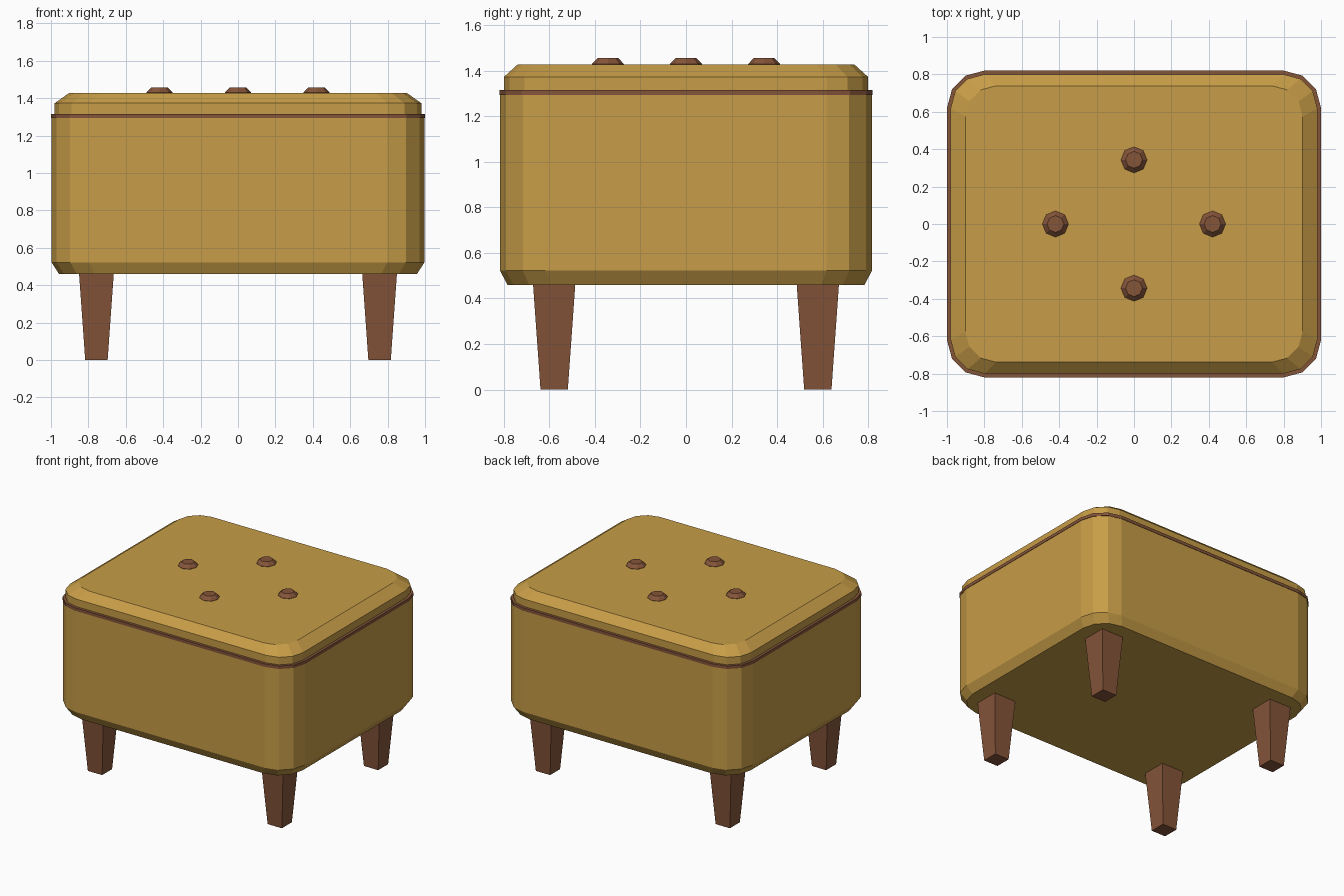
import bpy, bmesh, math

if "Cube" in bpy.data.objects:
    bpy.data.objects.remove(bpy.data.objects["Cube"])


def material(name, color):
    m = bpy.data.materials.new(name)
    m.diffuse_color = (*color, 1)
    m.use_nodes = True
    m.node_tree.nodes["Principled BSDF"].inputs["Base Color"].default_value = m.diffuse_color
    return m


gold = material("mustard fabric", (0.57, 0.335, 0.063))
brown = material("brown wood", (0.235, 0.089, 0.042))


def loft(name, rings, mat):
    """Flat-faced closed solid through a stack of equal-sized rings."""
    bm = bmesh.new()
    vs = [[bm.verts.new(p) for p in ring] for ring in rings]
    n = len(vs[0])
    for a, b in zip(vs, vs[1:]):
        for i in range(n):
            j = (i + 1) % n
            bm.faces.new((a[i], a[j], b[j], b[i]))
    bm.faces.new(vs[0][::-1])
    bm.faces.new(vs[-1])
    bmesh.ops.recalc_face_normals(bm, faces=bm.faces)
    me = bpy.data.meshes.new(name)
    bm.to_mesh(me)
    bm.free()
    me.materials.append(mat)
    ob = bpy.data.objects.new(name, me)
    bpy.context.collection.objects.link(ob)
    return ob


def rounded(hx, hy, r, z, seg=3):
    """Rounded rectangle ring with three facets per corner."""
    pts = []
    for q, (sx, sy) in enumerate([(1, 1), (-1, 1), (-1, -1), (1, -1)]):
        for k in range(seg + 1):
            a = math.pi / 2 * (q + k / seg)
            pts.append((sx * (hx - r) + r * math.cos(a),
                        sy * (hy - r) + r * math.sin(a), z))
    return pts


def square(cx, cy, h, z):
    return [(cx - h, cy - h, z), (cx + h, cy - h, z),
            (cx + h, cy + h, z), (cx - h, cy + h, z)]


def octagon(cx, cy, r, z):
    return [(cx + r * math.cos(i * math.pi / 4),
             cy + r * math.sin(i * math.pi / 4), z) for i in range(8)]


# Upholstered box with chamfered bottom edge
loft("body", [rounded(0.957, 0.784, 0.19, 0.46),
              rounded(0.997, 0.817, 0.2, 0.522),
              rounded(0.997, 0.817, 0.2, 1.294)], gold)

# Thin piping between box and lid
loft("trim_band", [rounded(1, 0.82, 0.2, 1.293),
                   rounded(1, 0.82, 0.2, 1.316)], brown)

# Padded lid with sloped shoulder
loft("lid_cushion", [rounded(0.98, 0.80, 0.18, 1.312),
                     rounded(0.98, 0.80, 0.18, 1.373),
                     rounded(0.902, 0.739, 0.165, 1.428)], gold)

# Tufting buttons
for i, (x, y) in enumerate([(0.42, 0), (0, 0.343), (-0.42, 0), (0, -0.343)]):
    loft(f"button_{i + 1}", [octagon(x, y, 0.07, 1.42),
                             octagon(x, y, 0.07, 1.43),
                             octagon(x, y, 0.045, 1.456)], brown)

# Tapered square legs
for sy, end in ((-1, "front"), (1, "back")):
    for sx, side in ((-1, "left"), (1, "right")):
        x, y = sx * 0.757, sy * 0.579
        loft(f"{end}_{side}_leg", [square(x, y, 0.06, 0),
                                   square(x, y, 0.093, 0.465)], brown)
